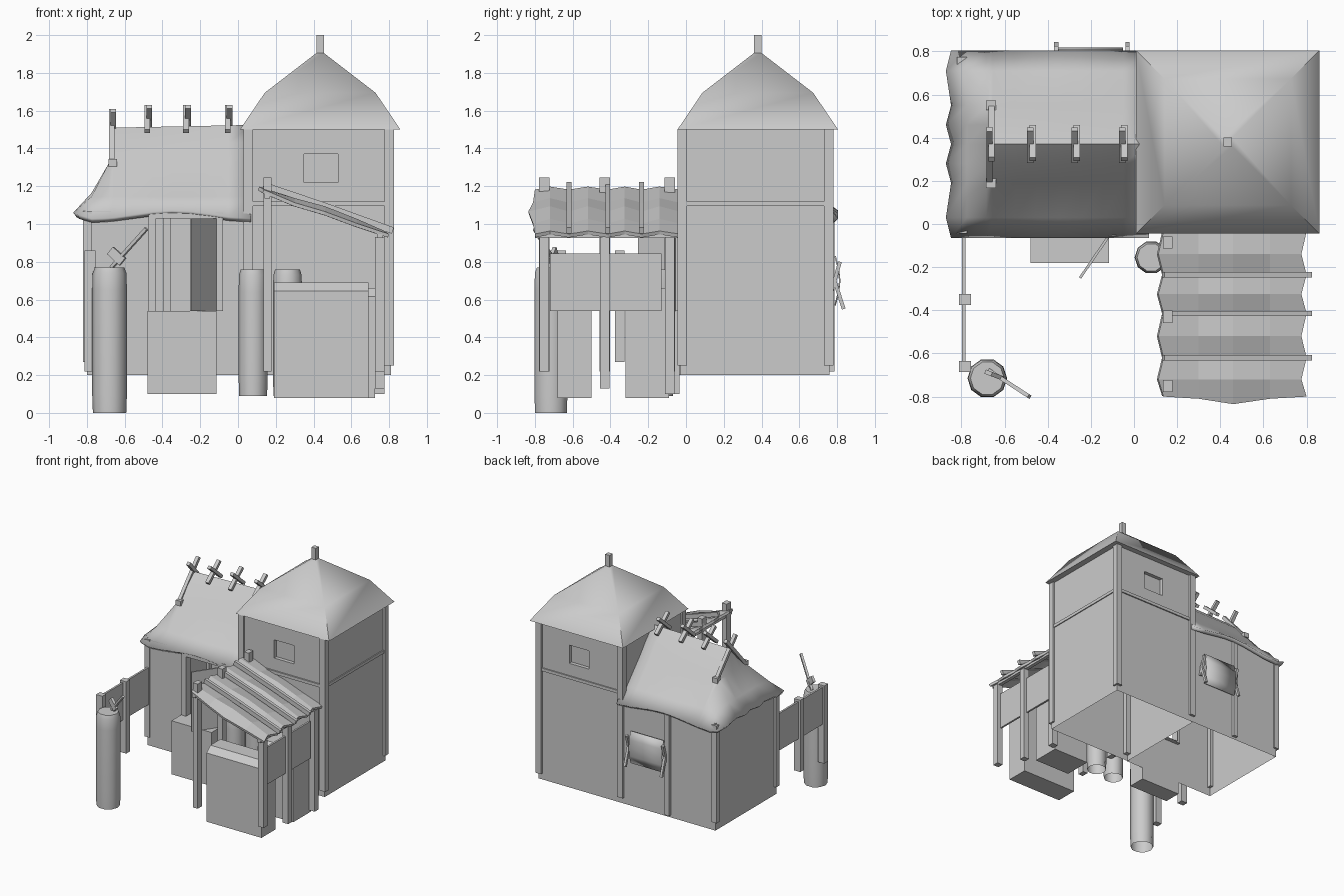
import bpy, bmesh, math
from mathutils import Vector

if "Cube" in bpy.data.objects:
    bpy.data.objects.remove(bpy.data.objects["Cube"])


def mesh(name, verts, faces, smooth=None):
    me = bpy.data.meshes.new(name)
    me.from_pydata(verts, [], faces)
    bm = bmesh.new()
    bm.from_mesh(me)
    bmesh.ops.recalc_face_normals(bm, faces=bm.faces)
    bm.to_mesh(me)
    bm.free()
    ob = bpy.data.objects.new(name, me)
    bpy.context.collection.objects.link(ob)
    if smooth:
        bpy.ops.object.select_all(action='DESELECT')
        bpy.context.view_layer.objects.active = ob
        ob.select_set(True)
        bpy.ops.object.shade_smooth_by_angle(angle=math.radians(smooth))
    return ob


QUADS = [(0, 1, 3, 2), (4, 6, 7, 5), (0, 4, 5, 1), (2, 3, 7, 6), (0, 2, 6, 4), (1, 5, 7, 3)]


def box(name, x0, x1, y0, y1, z0, z1):
    return mesh(name, [(x, y, z) for x in (x0, x1) for y in (y0, y1) for z in (z0, z1)], QUADS)


def beam(name, a, b, w, d=None, hint=(0, 0, 1)):
    a, b = Vector(a), Vector(b)
    t = (b - a).normalized()
    s = t.cross(Vector(hint)).normalized() * w / 2
    u = s.cross(t).normalized() * (d or w) / 2
    return mesh(name, [p + i * s + j * u for p in (a, b) for i in (-1, 1) for j in (-1, 1)], QUADS)


def pierced_wall(name, outer, hole, y, depth, pane):
    def rect(r, yy):
        x0, x1, z0, z1 = r
        return [(x0, yy, z0), (x1, yy, z0), (x1, yy, z1), (x0, yy, z1)]
    v = rect(outer, y) + rect(hole, y) + rect(hole, y + depth)
    f = [(k + i, k + (i + 1) % 4, k + 4 + (i + 1) % 4, k + 4 + i) for k in (0, 4) for i in range(4)]
    return mesh(name, v, f + ([(8, 9, 10, 11)] if pane else []))


def grid(name, rows, thick, smooth=None):
    n = len(rows[0])
    f = [(i * n + j, i * n + j + 1, (i + 1) * n + j + 1, (i + 1) * n + j)
         for i in range(len(rows) - 1) for j in range(n - 1)]
    ob = mesh(name, [p for r in rows for p in r], f, smooth)
    if ob.data.polygons[0].normal.z < 0:
        ob.data.flip_normals()
    m = ob.modifiers.new("thickness", 'SOLIDIFY')
    m.thickness, m.offset = thick, -1
    return ob


def barrel(name, x, y, r, z0, z1, n=10):
    prof = [(r * .96, z0), (r, z0 + .1), (r, z1 - .12), (r * .97, z1 - .03), (r * .85, z1)]
    v = [(x + q * math.cos(2 * math.pi * i / n), y + q * math.sin(2 * math.pi * i / n), z)
         for q, z in prof for i in range(n)]
    f = [(k * n + i, k * n + (i + 1) % n, (k + 1) * n + (i + 1) % n, (k + 1) * n + i)
         for k in range(len(prof) - 1) for i in range(n)]
    f.append(tuple(range(len(v) - n, len(v))))
    return mesh(name, v, f, 40)


# Tower walls, open underneath, with recessed windows front and back
T = (.04, .81, .2, 1.5)
W = (.35, .53, 1.22, 1.37)
pierced_wall("tower_front", T, W, -.03, .03, True)
pierced_wall("tower_back", T, W, .76, -.03, True)
for n, x in (("left", .04), ("right", .81)):
    mesh("tower_" + n, [(x, -.03, .2), (x, .76, .2), (x, .76, 1.5), (x, -.03, 1.5)], [(0, 1, 2, 3)])
for x in (.03, .775):
    for y in (-.045, .73):
        box("tower_post", x, x + .05, y, y + .05, .25, 1.5)
for y in (-.042, .755):
    box("tower_rail", .08, .78, y, y + .015, 1.095, 1.12)
for x in (.033, .803):
    box("tower_rail_side", x, x + .015, 0, .73, 1.095, 1.12)

# Tower roof and finial
cx, cy = .435, .38
v = [(cx + h * sx, cy + h * sy, z) for h, z in ((.425, 1.5), (.293, 1.695), (.02, 1.905))
     for sx, sy in ((-1, -1), (1, -1), (1, 1), (-1, 1))]
f = [(k + i, k + (i + 1) % 4, k + 4 + (i + 1) % 4, k + 4 + i) for k in (0, 4) for i in range(4)]
mesh("tower_roof", v, f + [(0, 1, 2, 3), (8, 9, 10, 11)], 65)
box("finial", .415, .455, .36, .4, 1.88, 2.0)

# House walls, open underneath, with a doorway
pierced_wall("house_front", (-.8, .04, .2, 1.07), (-.435, -.12, .54, 1.03), -.035, .04, False)
mesh("house_back", [(-.8, .76, .2), (.04, .76, .2), (.04, .76, 1.08), (-.8, .76, 1.08)], [(0, 1, 2, 3)])
mesh("house_left", [(-.8, -.035, .2), (-.8, .76, .2), (-.8, .76, 1.08), (-.8, -.035, 1.08)], [(0, 1, 2, 3)])
for y in (-.045, .73):
    box("house_post", -.82, -.775, y, y + .045, .27, 1.07)
box("house_back_post", -.395, -.355, .75, .785, .22, 1.07)
for x in (-.475, -.12):
    box("door_jamb", x, x + .04, -.055, -.01, .54, 1.06)
box("door_lintel", -.475, -.08, -.055, -.01, 1.03, 1.06)
box("porch", -.48, -.115, -.18, -.035, .1, .54)
beam("door", (-.12, -.06, .785), (-.25, -.25, .785), .012, .49)

# House roof: sagging thatch with a half hip on the left
ys = [(-.065, 1.05), (.03, 1.145), (.19, 1.32), (.28, 1.43), (.37, 1.51)]
ys += [(.74 - y, z) for y, z in ys[-2::-1]]
xs = [(-.86, 1.06), (-.775, 1.165), (-.685, 1.32), (-.655, 1.6), (-.55, 1.6), (-.45, 1.6),
      (-.35, 1.6), (-.25, 1.6), (-.15, 1.6), (-.05, 1.6), (.07, 1.6)]
rows = []
for i, (x, cap) in enumerate(xs):
    row = []
    for j, (y, z) in enumerate(ys):
        edge = j in (0, len(ys) - 1)
        dz = .022 * math.sin((x + .55) * 7.5) if edge and x > -.8 else 0
        if j == 4:
            dz = .02 * (x + .65)
        dx = .012 * (-1) ** j if i == 0 else 0
        row.append((x + dx, y, min(z + dz, cap)))
    rows.append(row)
grid("house_roof", rows, .03, 50)

# Ridge crosses and barge boards
for x in (-.475, -.27, -.05):
    for s in (-1, 1):
        beam("ridge_cross", (x + s * .005, .37 + s * .08, 1.49), (x + s * .005, .37 - s * .07, 1.62), .025, .03, (1, 0, 0))
for s in (-1, 1):
    beam("barge_board", (-.665 + s * .004, .37 + s * .18, 1.32), (-.665 + s * .004, .37 - s * .07, 1.6), .028, .028, (1, 0, 0))
    box("barge_foot", -.685, -.64, .37 + s * .18 - .022, .37 + s * .18 + .022, 1.305, 1.345)

# Stretched hide on pegs at the back
rows = [[(x, .785 + .025 * math.sin(math.pi * k / 4), .57 + .065 * k) for k in range(5)] for x in (-.35, -.2, -.05)]
grid("hide", rows, .008, 60)
for x in (-.36, -.03):
    beam("hide_peg", (x, .78, .72), (x, .835, .55), .02, .02, (1, 0, 0))
    beam("hide_peg", (x, .77, .64), (x, .815, .8), .02, .02, (1, 0, 0))

# Lean-to posts, awning and battens
for y, zb in ((-.75, .22), (-.43, .22), (-.085, .22)):
    box("shed_post_high", .135, .178, y - .028, y + .028, zb, 1.245)
for y, zb in ((-.75, .22), (-.43, .13), (-.085, .1)):
    box("shed_post_low", .725, .775, y - .025, y + .025, zb, .93)
box("shed_side_panel", .735, .75, -.72, -.13, .54, .845)
rows = []
for i, y in enumerate((-.81, -.72, -.62, -.52, -.415, -.325, -.235, -.14, -.035)):
    s = 1 if i % 2 else -1
    e = 1 if i == 0 else 0
    rows.append([(.125 - .012 * s, y + .01 * e, 1.19 + .008 * s),
                 (.3, y, 1.125 + .012 * s),
                 (.46, y - .025 * e, 1.08 + .014 * s),
                 (.63, y, 1.015 + .012 * s),
                 (.788 - .012 * s, y + .01 * e, .955 + .008 * s)])
grid("shed_awning", rows, .02)
for y in (-.62, -.415, -.235):
    pts = [(.135, y, 1.205), (.46, y, 1.095), (.82, y, .965)]
    for a, b in zip(pts, pts[1:]):
        beam("awning_batten", a, b, .025, .035)
beam("shed_beam", (.155, -.8, 1.15), (.155, -.04, 1.15), .03)
beam("shed_low_beam", (.75, -.8, .94), (.75, -.04, .94), .03)

# Crates with a sloping front top edge
for x0, x1, y0, y1, top in ((.19, .69, -.68, -.5, .69), (.4, .725, -.32, -.09, .66)):
    prof = [(y0, .08), (y1, .08), (y1, top), (y0 + .05, top), (y0, top - .045)]
    mesh("crate", [(x, y, z) for x in (x0, x1) for y, z in prof],
         [(0, 1, 2, 3, 4), (9, 8, 7, 6, 5)] + [(i, (i + 1) % 5, 5 + (i + 1) % 5, 5 + i) for i in range(5)])

# Barrels, chopping stump and axe
barrel("barrel_left", .08, -.155, .077, .09, .76)
barrel("barrel_right", .262, -.14, .077, .09, .76)
barrel("stump", -.68, -.715, .092, 0, .77)
beam("axe_handle", (-.67, -.68, .77), (-.485, -.80, .975), .018)
beam("axe_head", (-.675, -.69, .86), (-.61, -.715, .8), .02, .05)

# Fence on the left
for y, zb in ((-.35, .27), (-.66, .22)):
    box("fence_post", -.812, -.755, y - .025, y + .025, zb, .86)
box("fence_board", -.798, -.782, -.67, -.04, .54, .845)
